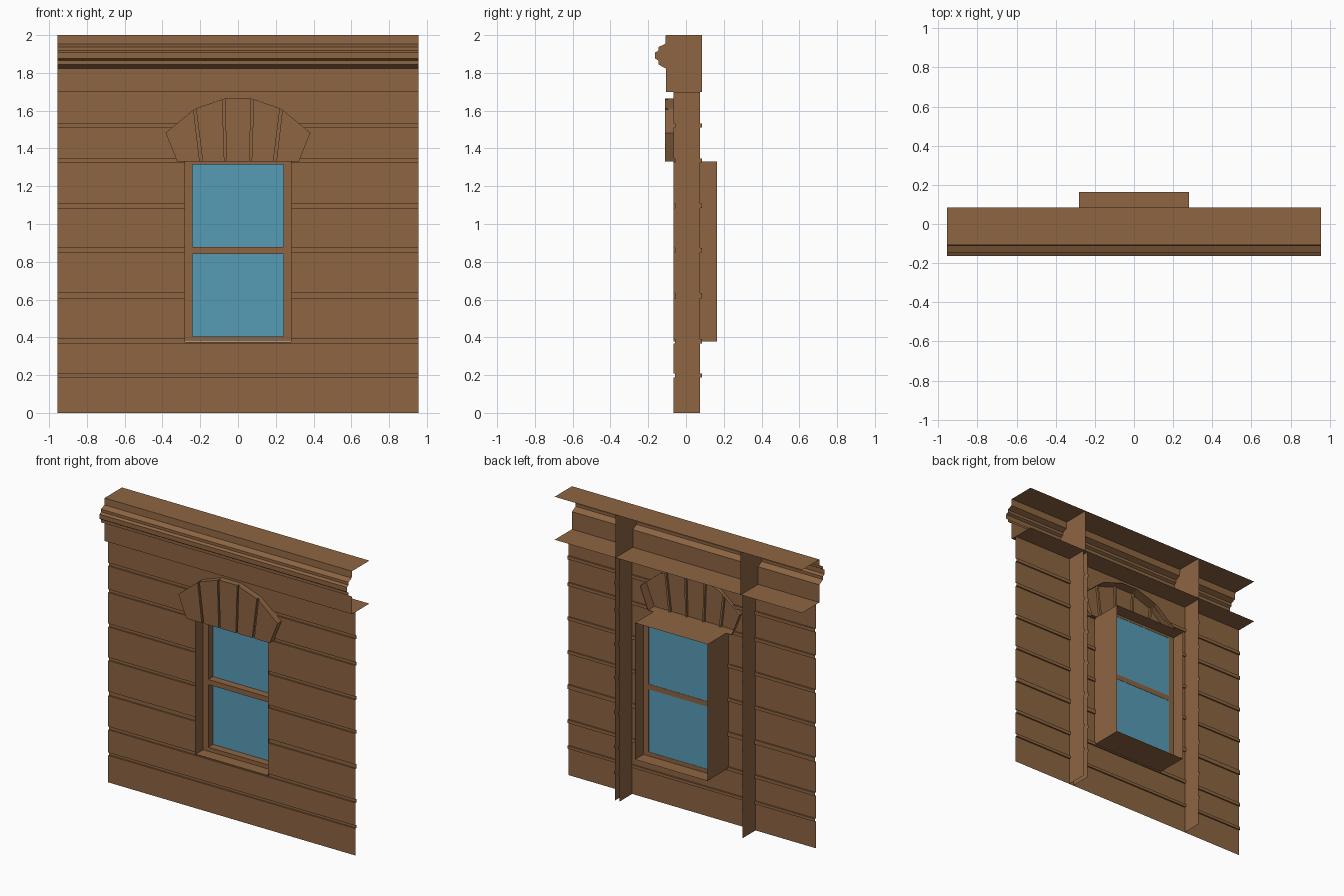
import bpy, bmesh
from mathutils import Vector

if "Cube" in bpy.data.objects:
    bpy.data.objects.remove(bpy.data.objects["Cube"])

HW = 0.955            # half width of the wall
WALL_Y = -0.067       # front of the boards
ARCH_Z = 1.33         # underside of the arch


def material(name, color):
    m = bpy.data.materials.new(name)
    m.diffuse_color = color
    m.use_nodes = True
    m.node_tree.nodes["Principled BSDF"].inputs["Base Color"].default_value = m.diffuse_color
    return m


WOOD = material("wood", (0.27, 0.13, 0.055, 1))
GLASS = material("glass", (0.093, 0.33, 0.47, 1))


def finish(name, bm, mat=WOOD):
    bmesh.ops.remove_doubles(bm, verts=bm.verts[:], dist=1e-5)
    me = bpy.data.meshes.new(name)
    bm.to_mesh(me)
    bm.free()
    me.materials.append(mat)
    ob = bpy.data.objects.new(name, me)
    bpy.context.collection.objects.link(ob)
    return ob


def face(bm, *pts):
    return bm.faces.new([bm.verts.new(p) for p in pts])


def sweep_x(bm, profile, x0=-HW, x1=HW):
    """Sheet made by running a (y, z) profile along x."""
    for (ya, za), (yb, zb) in zip(profile, profile[1:]):
        face(bm, (x0, ya, za), (x1, ya, za), (x1, yb, zb), (x0, yb, zb))


# Board profile with square grooves
grooves = [(0.188, 0.208), (0.367, 0.39), (0.605, 0.635), (0.85, 0.872),
           (1.085, 1.108), (1.325, 1.348), (1.51, 1.533)]
boards = [(WALL_Y, 0)]
for a, b in grooves:
    boards += [(WALL_Y, a), (WALL_Y + 0.01, a), (WALL_Y + 0.01, b), (WALL_Y, b)]
boards.append((WALL_Y, 1.70))

# Arch outline: lower and upper x of each joint, blocks alternate with grooves
half_top = [(0.07, 1.665), (0.083, 1.66), (0.222, 1.612), (0.235, 1.605), (0.383, 1.483)]
half_low = [0.06, 0.072, 0.187, 0.203, 0.322]
top = [(-x, z) for x, z in reversed(half_top)] + half_top
low = [(-x, ARCH_Z) for x in reversed(half_low)] + [(x, ARCH_Z) for x in half_low]
outline = [low[0], low[-1], top[-1], top[7], top[5], top[4], top[2], top[0]]


def inside(x, z):
    if abs(x) < 0.28 and 0.375 < z < ARCH_Z + 0.001:
        return True
    return all((bx - ax) * (z - az) - (bz - az) * (x - ax) > 0
               for (ax, az), (bx, bz) in zip(outline, outline[1:] + outline[:1]))


# Front wall, cut open for the window and the arch
bm = bmesh.new()
sweep_x(bm, boards)
bmesh.ops.remove_doubles(bm, verts=bm.verts[:], dist=1e-5)
cuts = [((-0.28, 0), (1, 0)), ((0.28, 0), (1, 0)), ((0, 0.375), (0, 1))]
for (ax, az), (bx, bz) in zip(outline, outline[1:] + outline[:1]):
    cuts.append(((ax, az), (bz - az, ax - bx)))
for (px, pz), (nx, nz) in cuts:
    bmesh.ops.bisect_plane(bm, geom=bm.verts[:] + bm.edges[:] + bm.faces[:], dist=1e-6,
                           plane_co=(px, 0, pz), plane_no=Vector((nx, 0, nz)).normalized())
hole = []
for f in bm.faces:
    c = f.calc_center_median()
    if inside(c.x, c.z):
        hole.append(f)
bmesh.ops.delete(bm, geom=hole, context='FACES')
bmesh.ops.dissolve_limit(bm, angle_limit=0.01, verts=bm.verts[:], edges=bm.edges[:])
finish("board_wall", bm)

# Upright ribs behind the wall
bm = bmesh.new()
for x in (-0.49, 0.462, 0.495):
    for (ya, za), (yb, zb) in zip(boards, boards[1:]):
        if zb > za:
            face(bm, (x, ya, za), (x, ya + 0.142, za), (x, yb + 0.142, zb), (x, yb, zb))
finish("wall_ribs", bm)

# Cornice: moulded front, top and bottom plates, open back
moulding = [(-0.107, 1.70), (-0.107, 1.823), (-0.146, 1.845), (-0.146, 1.865),
            (-0.163, 1.876), (-0.163, 1.908), (-0.146, 1.918), (-0.146, 1.937),
            (-0.11, 1.953), (-0.107, 2.0)]
section = [(0.085, 1.70)] + moulding + [(0.085, 2.0)]
bm = bmesh.new()
sweep_x(bm, section)
finish("cornice", bm)
bm = bmesh.new()
for x in (-0.482, 0.485):
    face(bm, *[(x, y, z) for y, z in section])
finish("cornice_ribs", bm)

# Window arch: wedge blocks with shallow joints between, open at the back
bm = bmesh.new()
FRONT, JOINT, BACK = -0.11, -0.095, -0.04
for i in range(len(top) - 1):
    y = FRONT if i % 2 == 0 else JOINT
    (ax, az), (bx, bz), (cx, cz), (dx, dz) = low[i], low[i + 1], top[i + 1], top[i]
    face(bm, (ax, y, az), (bx, y, bz), (cx, y, cz), (dx, y, dz))
    face(bm, (ax, y, az), (ax, BACK, az), (bx, BACK, bz), (bx, y, bz))
    face(bm, (dx, y, dz), (cx, y, cz), (cx, BACK, cz), (dx, BACK, dz))
    if y == FRONT:
        yl = BACK if i == 0 else JOINT
        yr = BACK if i == len(top) - 2 else JOINT
        face(bm, (ax, y, az), (dx, y, dz), (dx, yl, dz), (ax, yl, az))
        face(bm, (bx, y, bz), (bx, yr, bz), (cx, yr, cz), (cx, y, cz))
finish("window_arch", bm)

# Window casing: four sided tube through the wall
bm = bmesh.new()
ring = [(-0.28, 0.377), (0.28, 0.377), (0.28, ARCH_Z), (-0.28, ARCH_Z)]
for (ax, az), (bx, bz) in zip(ring, ring[1:] + ring[:1]):
    face(bm, (ax, WALL_Y, az), (ax, 0.163, az), (bx, 0.163, bz), (bx, WALL_Y, bz))
finish("window_casing", bm)


def bar(name, x0, x1, z0, z1):
    bm = bmesh.new()
    bmesh.ops.create_cube(bm, size=1)
    for v in bm.verts:
        v.co = ((x0 + x1) / 2 + v.co.x * (x1 - x0), 0.0425 + v.co.y * 0.055,
                (z0 + z1) / 2 + v.co.z * (z1 - z0))
    finish(name, bm)


# Sash bars
bar("sash_left", -0.28, -0.24, 0.377, ARCH_Z)
bar("sash_right", 0.24, 0.28, 0.377, ARCH_Z)
bar("sash_bottom", -0.24, 0.24, 0.377, 0.405)
bar("sash_middle", -0.24, 0.24, 0.842, 0.878)
bar("sash_top", -0.24, 0.24, 1.314, ARCH_Z)

# Panes
for name, z0, z1 in (("lower_pane", 0.405, 0.842), ("upper_pane", 0.878, 1.314)):
    bm = bmesh.new()
    face(bm, (-0.24, 0.068, z0), (0.24, 0.068, z0), (0.24, 0.068, z1), (-0.24, 0.068, z1))
    finish(name, bm, GLASS)
